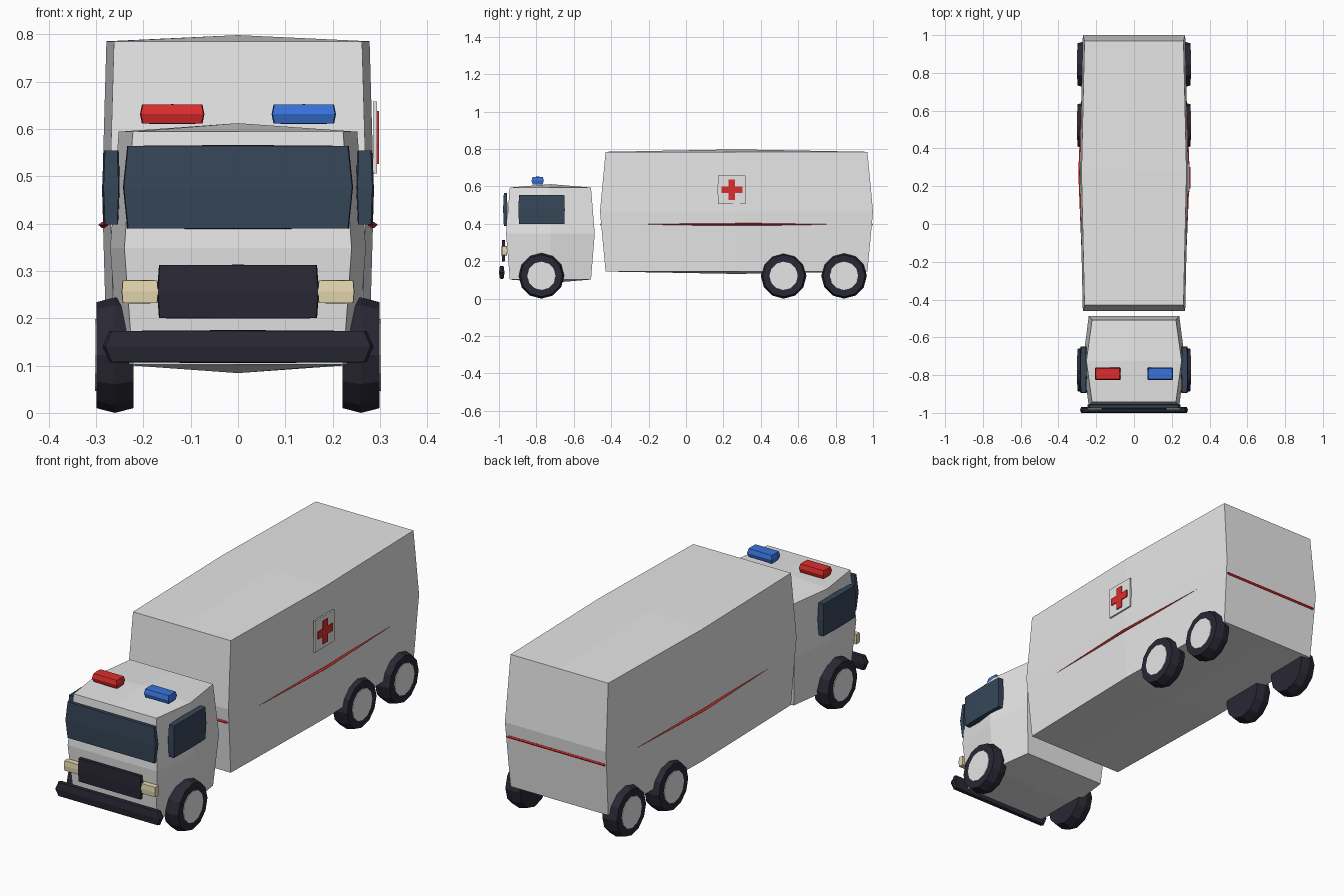
import bpy, bmesh, math

if "Cube" in bpy.data.objects:
    bpy.data.objects.remove(bpy.data.objects["Cube"])


def material(name, rgb):
    m = bpy.data.materials.new(name)
    m.diffuse_color = (*rgb, 1)
    m.use_nodes = True
    m.node_tree.nodes["Principled BSDF"].inputs["Base Color"].default_value = m.diffuse_color
    return m


WHITE = material("body white", (0.79, 0.79, 0.79))
RED = material("signal red", (0.72, 0.026, 0.026))
BLUE = material("signal blue", (0.04, 0.17, 0.70))
GLASS = material("dark glass", (0.037, 0.061, 0.098))
BLACK = material("rubber black", (0.022, 0.021, 0.035))
CREAM = material("lamp cream", (0.85, 0.74, 0.46))


def finish(name, bm, mat):
    bmesh.ops.recalc_face_normals(bm, faces=bm.faces)
    mesh = bpy.data.meshes.new(name)
    bm.to_mesh(mesh)
    bm.free()
    mesh.materials.append(mat)
    obj = bpy.data.objects.new(name, mesh)
    bpy.context.collection.objects.link(obj)
    return obj


def bulged_box(name, mat, centre, half, x_by_y=0, x_by_z=0, y_by_z=0, z_mid=0):
    """Box with one cut per axis whose middle loops are pushed outwards."""
    bm = bmesh.new()
    bmesh.ops.create_cube(bm, size=2)
    bmesh.ops.subdivide_edges(bm, edges=bm.edges[:], cuts=1, use_grid_fill=True)
    for p in bm.verts:
        u, v, w = (round(c) for c in p.co)
        p.co.x = centre[0] + u * (half[0] + x_by_y * (v == 0) + x_by_z * (w == 0))
        p.co.y = centre[1] + v * (half[1] + y_by_z * (w == 0))
        p.co.z = centre[2] + w * (half[2] + z_mid * (u == 0 and v == 0))
    return finish(name, bm, mat)


def lathe_x(name, mat, centre, profile, sides=12):
    """Closed solid turned about the x axis from (offset, radius) rings."""
    bm = bmesh.new()
    rings = []
    for dx, r in profile:
        rings.append([bm.verts.new((centre[0] + dx,
                                    centre[1] + r * math.sin(2 * math.pi * i / sides),
                                    centre[2] + r * math.cos(2 * math.pi * i / sides)))
                      for i in range(sides)])
    for a, b in zip(rings, rings[1:]):
        for i in range(sides):
            j = (i + 1) % sides
            bm.faces.new((a[i], a[j], b[j], b[i]))
    bm.faces.new(rings[0])
    bm.faces.new(rings[-1])
    return finish(name, bm, mat)


# Rear body and the thin stripe that breaks through its sides and ends
bulged_box("rear_body", WHITE, (0, 0.27, 0.465), (0.262, 0.70, 0.32),
           0.016, 0.009, 0.03, 0.013)
bulged_box("body_stripe", RED, (0, 0.27, 0.397), (0.258, 0.726, 0.006),
           0.03, 0.007, 0.003, 0.012)

# Cab
bulged_box("cab", WHITE, (0, -0.725, 0.348), (0.222, 0.217, 0.246),
           0.03, 0.018, 0.02, 0.018)

# Cab front: windscreen, grille, bumper
bulged_box("windscreen", GLASS, (0, -0.966, 0.477), (0.232, 0.008, 0.087),
           0.002, 0.009, 0.004, 0.002)
bulged_box("grille", BLACK, (0, -0.976, 0.256), (0.165, 0.008, 0.056),
           0.002, 0.004, 0.002, 0.001)
bulged_box("bumper", BLACK, (0, -0.985, 0.14), (0.266, 0.010, 0.033),
           0.006, 0.014, 0.005, 0.002)

for side, label in ((1, "right"), (-1, "left")):
    # Side window and headlight
    bulged_box(label + "_side_window", GLASS, (side * 0.268, -0.772, 0.476),
               (0.013, 0.121, 0.078), 0.003, 0.003, 0.003)
    bulged_box(label + "_headlight", CREAM, (side * 0.207, -0.970, 0.256),
               (0.036, 0.013, 0.024), 0.001, 0.002, 0.002, 0.001)
    # Roof beacon
    bulged_box(label + "_beacon", BLUE if side > 0 else RED,
               (side * 0.139, -0.793, 0.631), (0.062, 0.027, 0.020),
               0.002, 0.004, 0.006, 0.001)
    # Tyres with pale outer hubs
    for pos, y in (("front", -0.773), ("middle", 0.522), ("rear", 0.845)):
        lathe_x(f"{label}_{pos}_tyre", BLACK, (side * 0.26, y, 0.122),
                [(-0.039, 0.112), (0, 0.122), (0.039, 0.112)])
        lathe_x(f"{label}_{pos}_hub", WHITE, (side * 0.26, y, 0.122),
                [(0, 0.075), (side * 0.02, 0.078), (side * 0.042, 0.076)])

# Medical badge on the right side only
bulged_box("badge_plate", WHITE, (0.2895, 0.245, 0.582), (0.004, 0.074, 0.076), y_by_z=0.002)
bm = bmesh.new()
a, b = 0.018, 0.056
outline = [(a, b), (a, a), (b, a), (b, -a), (a, -a), (a, -b),
           (-a, -b), (-a, -a), (-b, -a), (-b, a), (-a, a), (-a, b)]
face = bm.faces.new([bm.verts.new((0.293, 0.245 + y, 0.582 + z)) for y, z in outline])
ext = bmesh.ops.extrude_face_region(bm, geom=[face])
for e in ext["geom"]:
    if isinstance(e, bmesh.types.BMVert):
        e.co.x += 0.005
finish("badge_cross", bm, RED)
